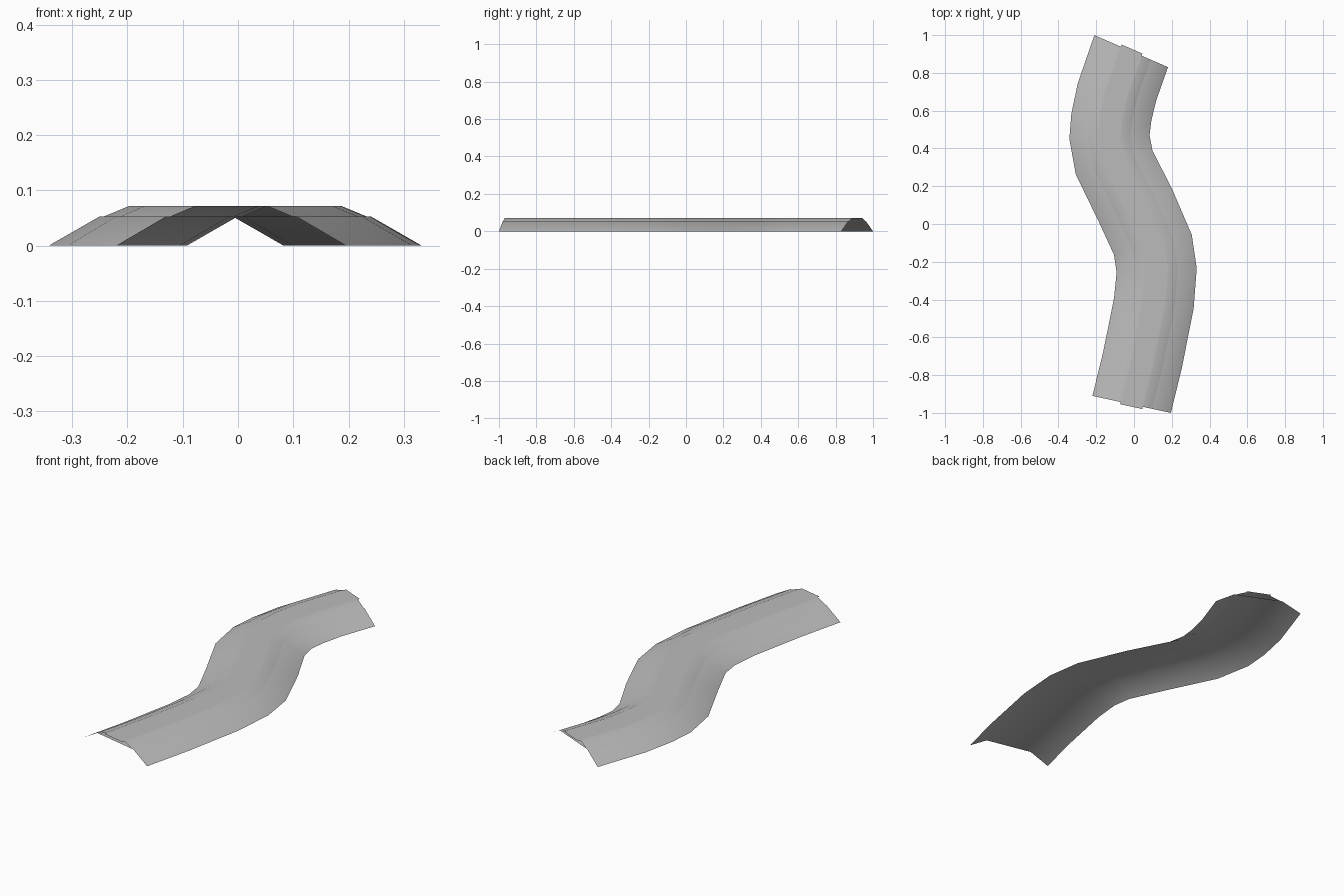
import bpy, math

if "Cube" in bpy.data.objects:
    bpy.data.objects.remove(bpy.data.objects["Cube"])

# Centreline stations: x, y, and tilt of the cross-section in degrees
PATH = [(-0.0125, -0.955, -12.2), (0.045, -0.72, -11.5), (0.105, -0.42, -7.5),
        (0.12, -0.245, 3), (0.10, -0.11, 14.5), (0.007, 0.10, 25),
        (-0.105, 0.325, 17), (-0.13, 0.46, 2.5), (-0.12, 0.565, -5),
        (-0.09, 0.70, -12.5), (-0.015, 0.915, -23.5)]

grey = bpy.data.materials.new("stone_grey")
grey.diffuse_color = (0.5, 0.5, 0.5, 1)
grey.use_nodes = True
grey.node_tree.nodes["Principled BSDF"].inputs["Base Color"].default_value = grey.diffuse_color


def sweep(name, half_profile, extend=0.0):
    """Sweep a mirrored open profile of (offset, height) along the path."""
    profile = [(-o, z) for o, z in half_profile] + [(o, z) for o, z in reversed(half_profile)]
    n, verts, faces = len(profile), [], []
    for i, (x, y, deg) in enumerate(PATH):
        c, s = math.cos(math.radians(deg)), math.sin(math.radians(deg))
        push = -extend if i == 0 else extend if i == len(PATH) - 1 else 0
        for o, z in profile:
            verts.append((x + o * c - push * s, y + o * s + push * c, z))
    for i in range(len(PATH) - 1):
        for j in range(n - 1):
            a = i * n + j
            faces.append((a, a + 1, a + n + 1, a + n))
    mesh = bpy.data.meshes.new(name)
    mesh.from_pydata(verts, [], faces)
    mesh.materials.append(grey)
    obj = bpy.data.objects.new(name, mesh)
    bpy.context.collection.objects.link(obj)
    bpy.ops.object.select_all(action='DESELECT')
    obj.select_set(True)
    bpy.context.view_layer.objects.active = obj
    bpy.ops.object.shade_smooth_by_angle(angle=math.radians(40))
    return obj


# Earth bank, open underneath
sweep("embankment", [(0.2125, 0), (0.12, 0.053)])
# Raised bed on top of the bank, open at both ends
sweep("ballast_bed", [(0.112, 0.053), (0.066, 0.072)])
# Thin track surface that overhangs the ends slightly
sweep("track_surface", [(0.06, 0.073)], extend=0.012)
